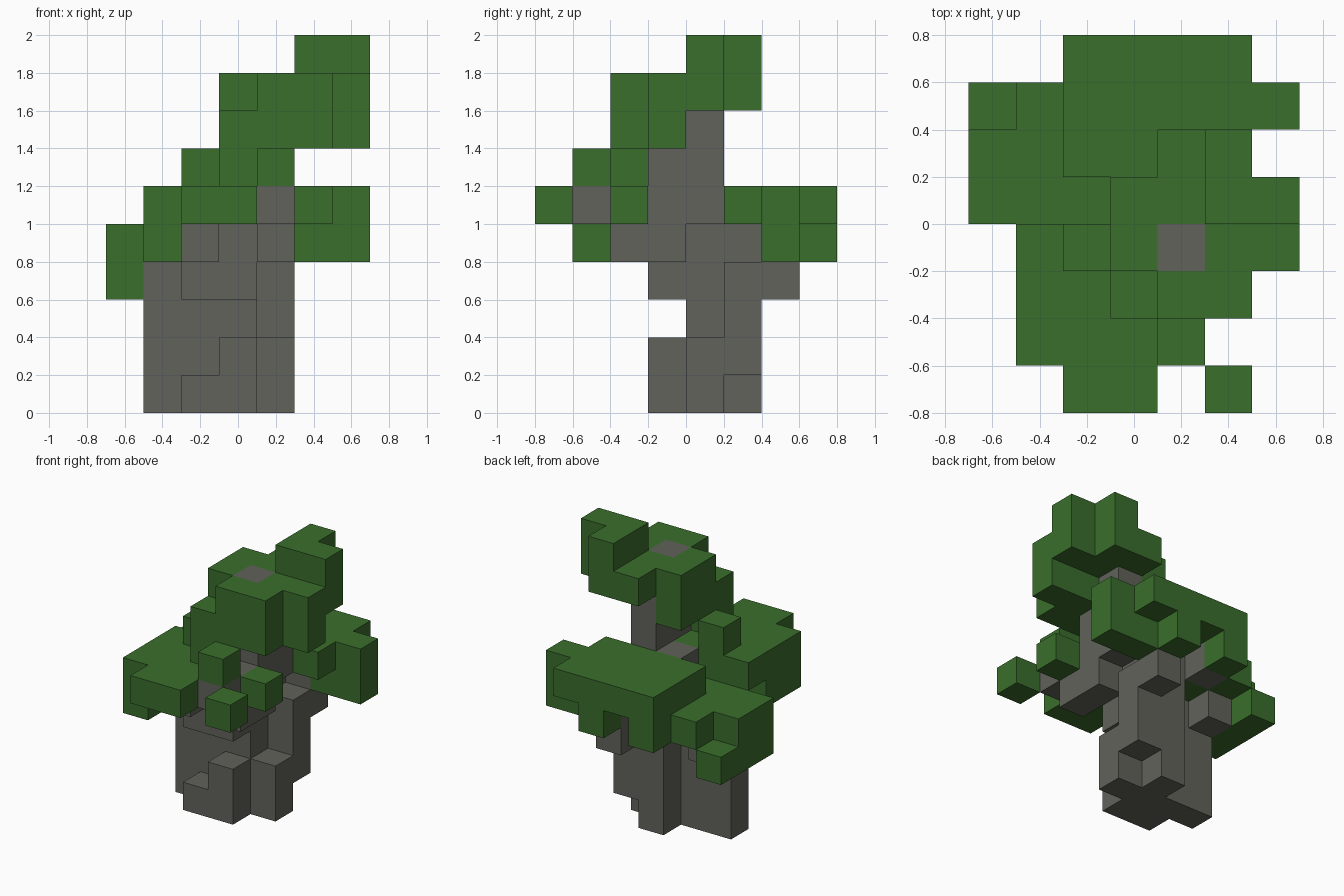
import bpy
import bmesh
from itertools import product
from math import radians
from mathutils import Vector

CELL = 0.2
ORIGIN = Vector((-0.7, -0.8, 0.0))

default_cube = bpy.data.objects.get("Cube")
if default_cube:
    bpy.data.objects.remove(default_cube, do_unlink=True)


def make_material(name, colour):
    material = bpy.data.materials.new(name)
    material.use_nodes = True
    material.diffuse_color = colour
    material.node_tree.nodes["Principled BSDF"].inputs["Base Color"].default_value = colour
    return material


bark = make_material("grey bark", (0.122, 0.122, 0.105, 1))
leaf = make_material("green leaf", (0.042, 0.157, 0.025, 1))


def block(corner, wide=1, deep=1, tall=1):
    """Set of grid cells filling one box, from its lowest corner."""
    i, j, k = corner
    return set(product(range(i, i + wide), range(j, j + deep), range(k, k + tall)))


parts = {}


def part(name, material, *blocks):
    parts[name] = (material, set().union(*blocks))


# Trunk: wide base, then a column leaning up into the crown
part("trunk", bark,
     block((1, 4, 0), wide=3, tall=4),
     block((3, 5, 0), tall=5),
     block((2, 3, 3), wide=2),
     block((3, 3, 4), deep=2),
     block((3, 4, 5)),
     block((4, 3, 4)),
     block((4, 3, 5), deep=2, tall=3),
     block((4, 3, 8)))

# Roots stepping out at the base
part("front_root", bark, block((2, 3, 0), wide=2), block((3, 3, 1)))
part("side_root", bark, block((4, 4, 0), tall=2))

# Branches holding the leaf clumps
part("back_branch", bark,
     block((4, 5, 1), tall=3), block((4, 6, 3), tall=2), block((2, 6, 4)))
part("right_branch", bark, block((1, 5, 3)))
part("front_branches", bark,
     block((2, 2, 4), deep=2), block((4, 2, 4), tall=2), block((4, 1, 5)))

# Crown with its raised crest
part("crown", leaf,
     block((3, 2, 7)),
     block((3, 3, 7), deep=2, tall=2),
     block((4, 2, 7), wide=2, tall=2),
     block((5, 3, 7), wide=2, tall=2),
     block((4, 4, 8), wide=2, deep=2))
part("crest", leaf, block((5, 4, 9), deep=2), block((6, 4, 8), tall=2))

# Broad leaf clump at the back
part("back_foliage", leaf,
     block((2, 5, 5), wide=4, deep=3),
     block((5, 6, 4), wide=2),
     block((6, 6, 5)),
     block((4, 7, 4)),
     block((2, 7, 4)))

# Lower clump on the right side
part("right_foliage", leaf,
     block((0, 4, 4), wide=3, deep=2),
     block((1, 6, 4)),
     block((0, 4, 3), deep=3))

# Clump at the front, with a step up toward the crown
part("front_foliage", leaf,
     block((1, 1, 5), wide=3, deep=3),
     block((2, 0, 5), wide=2),
     block((1, 1, 4), deep=2),
     block((2, 3, 6)),
     block((3, 2, 6)))

# Single leaf tufts
part("front_tuft", leaf, block((5, 0, 5)))
part("side_tuft", leaf, block((5, 2, 5)))
part("upper_tuft", leaf, block((4, 1, 6)))

occupied = set().union(*(cells for _, cells in parts.values()))


def add_skin(bm, cells):
    """Add the exposed cell sides, wound to face outward."""
    for cell in sorted(cells):
        for axis, side in product(range(3), (0, 1)):
            neighbour = list(cell)
            neighbour[axis] += 2 * side - 1
            if tuple(neighbour) in occupied:
                continue
            u, v = (axis + 1) % 3, (axis + 2) % 3
            loop = [(0, 0), (1, 0), (1, 1), (0, 1)]
            corners = []
            for a, b in (loop if side else reversed(loop)):
                point = Vector(cell)
                point[axis] += side
                point[u] += a
                point[v] += b
                corners.append(bm.verts.new(ORIGIN + point * CELL))
            bm.faces.new(corners)


for name, (material, cells) in parts.items():
    bm = bmesh.new()
    add_skin(bm, cells)
    bmesh.ops.remove_doubles(bm, verts=bm.verts[:], dist=CELL / 100)
    bmesh.ops.dissolve_limit(bm, angle_limit=radians(1),
                             verts=bm.verts[:], edges=bm.edges[:])
    mesh = bpy.data.meshes.new(name)
    bm.to_mesh(mesh)
    bm.free()
    mesh.materials.append(material)
    bpy.context.collection.objects.link(bpy.data.objects.new(name, mesh))
